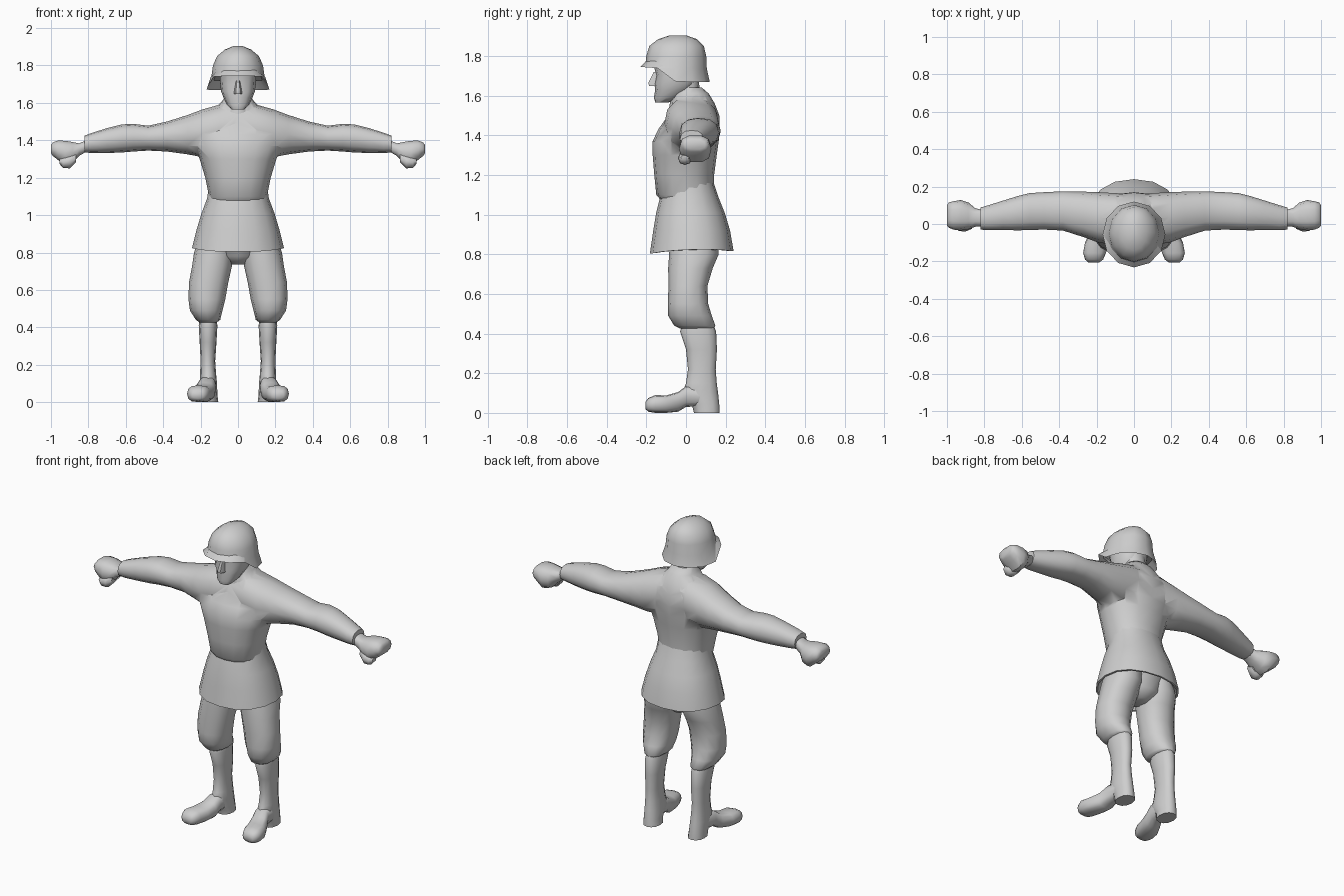
import bpy, bmesh, math
from mathutils import Vector

grey = bpy.data.materials.new("plain_grey")
grey.diffuse_color = (0.62, 0.62, 0.62, 1)


def finish(name, bm, angle=50):
    bmesh.ops.recalc_face_normals(bm, faces=bm.faces)
    me = bpy.data.meshes.new(name)
    bm.to_mesh(me)
    bm.free()
    me.materials.append(grey)
    ob = bpy.data.objects.new(name, me)
    bpy.context.collection.objects.link(ob)
    shade(ob, angle)
    return ob


def shade(ob, angle):
    bpy.ops.object.select_all(action='DESELECT')
    bpy.context.view_layer.objects.active = ob
    ob.select_set(True)
    bpy.ops.object.shade_smooth_by_angle(angle=math.radians(angle))


def loft(name, rings, axis='z', n=12, power=0.9, angle=50, side=1, lift=None, turn=0):
    """Skin rounded sections. Each ring: (position on axis, low u, high u, low v, high v)."""
    bm = bmesh.new()
    rows = []
    for i, (t, u0, u1, v0, v1) in enumerate(rings):
        row = []
        for k in range(n):
            a = 2 * math.pi * (k + turn) / n
            c, s = math.cos(a), math.sin(a)
            u = (u0 + u1) / 2 + (u1 - u0) / 2 * math.copysign(abs(c) ** power, c)
            v = (v0 + v1) / 2 + (v1 - v0) / 2 * math.copysign(abs(s) ** power, s)
            p = {'z': Vector((u, v, t)), 'x': Vector((t, u, v)), 'y': Vector((u, t, v))}[axis]
            if lift:
                p.z += lift(i, p)
            p.x *= side
            row.append(bm.verts.new(p))
        rows.append(row)
    for a, b in zip(rows, rows[1:]):
        for k in range(n):
            bm.faces.new((a[k], a[(k + 1) % n], b[(k + 1) % n], b[k]))
    bm.faces.new(rows[0])
    bm.faces.new(rows[-1])
    return finish(name, bm, angle)


# Jacket body: chest, overlapping the skirt at the waist
jacket = loft("jacket", [
    (1.07, -.15, .15, -.125, .14), (1.10, -.155, .155, -.15, .14), (1.20, -.175, .175, -.16, .142),
    (1.30, -.205, .205, -.168, .155), (1.37, -.235, .235, -.168, .165), (1.43, -.23, .23, -.14, .17),
    (1.50, -.19, .19, -.09, .168), (1.56, -.13, .13, -.075, .145), (1.61, -.085, .085, -.07, .115),
    (1.64, -.065, .065, -.05, .08)], n=16)

# Sleeves: one run from cuff to cuff through the shoulders
half = [(0, -.10, .16, 1.33, 1.60), (.10, -.11, .165, 1.32, 1.59), (.19, -.10, .17, 1.31, 1.565),
        (.27, -.07, .173, 1.325, 1.535), (.38, -.035, .175, 1.34, 1.50), (.48, -.03, .17, 1.345, 1.478),
        (.56, -.032, .165, 1.34, 1.488), (.62, -.034, .15, 1.335, 1.485), (.70, -.032, .125, 1.332, 1.465),
        (.78, -.033, .10, 1.332, 1.44), (.82, -.03, .088, 1.335, 1.425)]
sleeves = loft("sleeves", [(-r[0],) + r[1:] for r in half[:0:-1]] + half, axis='x', power=0.85)

# Weld sleeves to the body
mod = jacket.modifiers.new("weld", 'BOOLEAN')
mod.operation, mod.object, mod.solver = 'UNION', sleeves, 'EXACT'
bpy.context.view_layer.objects.active = jacket
bpy.ops.object.modifier_move_to_index(modifier="weld", index=0)
bpy.ops.object.modifier_apply(modifier="weld")
bpy.data.objects.remove(sleeves)
shade(jacket, 75)

# Jacket skirt with a hollow hem, front a little lower than the back
loft("jacket_skirt", [
    (.88, -.19, .19, -.13, .18), (.81, -.235, .235, -.172, .23), (.81, -.246, .246, -.182, .24),
    (.92, -.222, .222, -.165, .222), (1.01, -.195, .195, -.15, .195), (1.09, -.165, .165, -.13, .163),
    (1.16, -.155, .155, -.11, .14)], n=16,
    lift=lambda i, p: .03 * p.y + .012 * max(0, abs(p.x) - .12) / .12 if i < 3 else 0)

# Trouser seat
loft("trouser_seat", [(.735, -.04, .04, -.02, .10), (.78, -.11, .11, -.07, .15),
                      (.92, -.18, .18, -.11, .17)])

# Helmet: dome, then a flared rim that is high in front and deep behind


def rim(i, p):
    if i > 2:
        return 0
    t = min(1, max(0, (p.y + .15) / .10))
    return .075 * (1 - t) * (1, 1, .3)[i]


helmet = [(1.72, -.13, .13, -.18, .09), (1.668, -.168, .168, -.232, .12), (1.735, -.143, .143, -.205, .105),
          (1.80, -.134, .134, -.20, .102), (1.85, -.112, .112, -.185, .09), (1.885, -.07, .07, -.14, .055),
          (1.904, -.025, .025, -.08, 0)]
loft("helmet", helmet, n=12, power=1, angle=40, lift=rim)

# Head, neck and nose
loft("head", [(1.565, -.035, .035, -.155, -.09), (1.59, -.06, .06, -.162, -.03), (1.63, -.078, .078, -.155, .03),
              (1.66, -.09, .09, -.16, .05), (1.70, -.095, .095, -.15, .06), (1.78, -.10, .10, -.17, .06)],
     power=0.8)
loft("neck", [(1.54, -.07, .07, -.085, .07), (1.60, -.068, .068, -.075, .075), (1.70, -.065, .065, -.06, .06)])
loft("nose", [(1.648, -.022, .022, -.19, -.13), (1.665, -.02, .02, -.193, -.13), (1.72, -.01, .01, -.165, -.13)], n=6)

for side, tag in ((1, "left"), (-1, "right")):
    # Breeches bulging over the boot top
    loft(tag + "_breeches", [
        (.425, .115, .205, -.03, .14), (.44, .095, .225, -.06, .148), (.49, .083, .257, -.09, .13),
        (.55, .068, .265, -.092, .112), (.64, .052, .262, -.088, .108), (.73, .032, .245, -.09, .135),
        (.80, .02, .235, -.085, .165), (.90, .02, .20, -.08, .16)], side=side)
    # Boot shaft down to the heel
    loft(tag + "_boot_shaft", [
        (0, .105, .205, .04, .17), (.04, .11, .205, .03, .168), (.10, .112, .205, -.02, .162),
        (.15, .117, .203, .0, .155), (.22, .122, .20, .01, .15), (.32, .115, .205, 0, .156),
        (.41, .11, .21, -.03, .152), (.44, .115, .205, -.02, .14)], side=side)
    # Forefoot pointing slightly outward, arch raised behind the ball
    loft(tag + "_forefoot", [
        (.10, .115, .20, .035, .13), (.0, .118, .213, .03, .135), (-.04, .122, .232, .006, .105),
        (-.10, .135, .262, 0, .088), (-.155, .15, .272, 0, .09), (-.19, .165, .262, .006, .075),
        (-.205, .185, .245, .02, .055)], axis='y', power=0.75, side=side)
    # Fist and wrist
    loft(tag + "_fist", [
        (.79, -.01, .07, 1.35, 1.41), (.85, -.015, .085, 1.315, 1.385), (.885, -.028, .115, 1.275, 1.393),
        (.925, -.035, .128, 1.262, 1.40), (.965, -.03, .122, 1.295, 1.40), (.99, -.02, .115, 1.315, 1.39),
        (1.0, -.01, .10, 1.33, 1.375)], axis='x', n=10, power=0.75, side=side)
    # Thumb folded below the fist
    loft(tag + "_thumb", [
        (.865, -.025, .03, 1.285, 1.33), (.90, -.04, .03, 1.25, 1.32), (.935, -.038, .025, 1.252, 1.31),
        (.955, -.025, .015, 1.275, 1.30)], axis='x', n=8, side=side)
